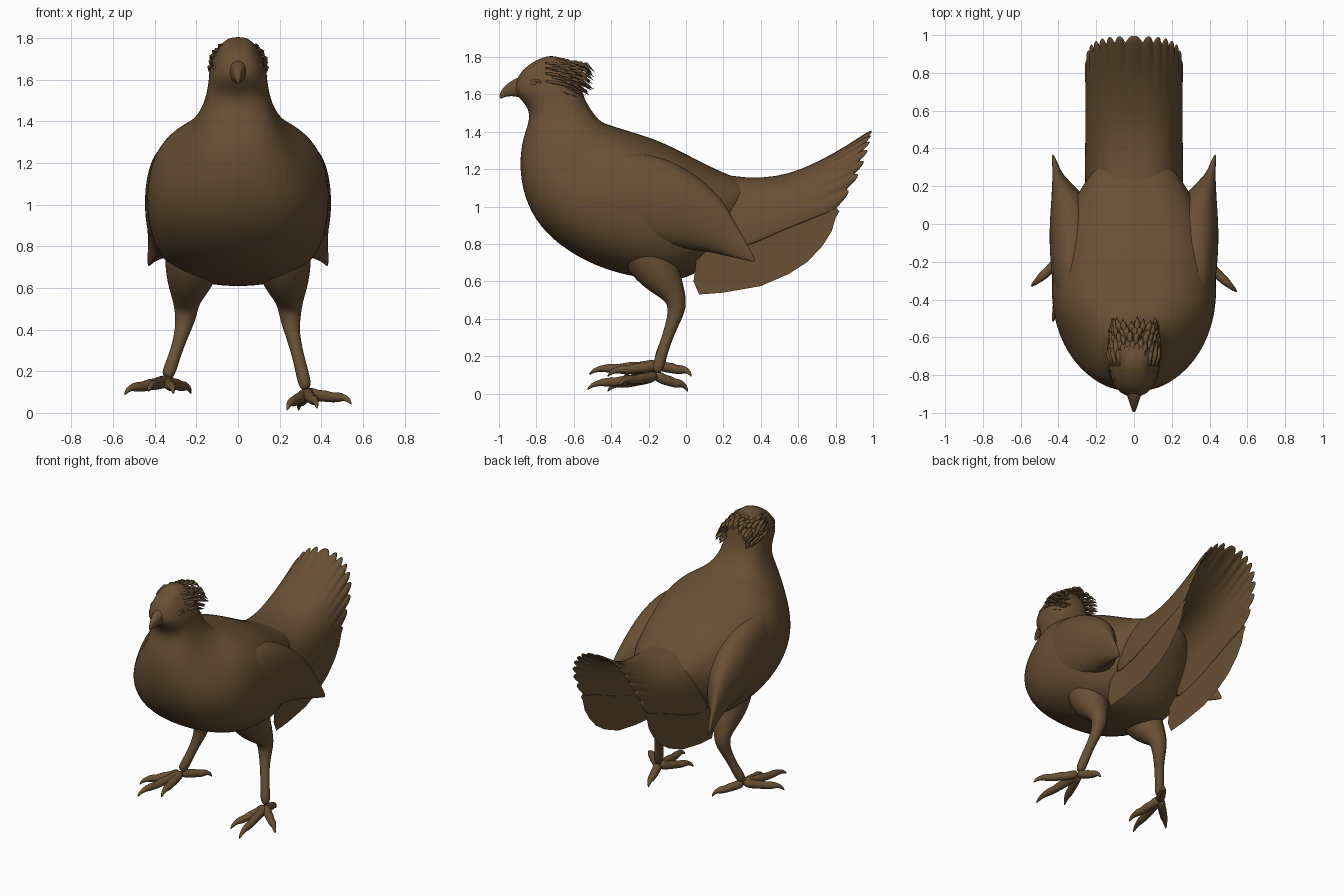
import bpy, bmesh, math, random
from mathutils import Vector

random.seed(4)
if "Cube" in bpy.data.objects:
    bpy.data.objects.remove(bpy.data.objects["Cube"])

brown = bpy.data.materials.new("feather_brown")
brown.use_nodes = True
brown.diffuse_color = (0.14, 0.08, 0.034, 1)
bsdf = brown.node_tree.nodes["Principled BSDF"]
bsdf.inputs["Base Color"].default_value = brown.diffuse_color
bsdf.inputs["Roughness"].default_value = 0.8


def finish(name, bm, subdiv=0, thickness=0):
    bmesh.ops.recalc_face_normals(bm, faces=bm.faces)
    for f in bm.faces:
        f.smooth = True
    mesh = bpy.data.meshes.new(name)
    bm.to_mesh(mesh)
    bm.free()
    mesh.materials.append(brown)
    obj = bpy.data.objects.new(name, mesh)
    bpy.context.collection.objects.link(obj)
    if thickness:
        solid = obj.modifiers.new("thickness", 'SOLIDIFY')
        solid.thickness = thickness
        solid.offset = 0
    if subdiv:
        sub = obj.modifiers.new("smooth", 'SUBSURF')
        sub.levels = sub.render_levels = subdiv


def add_loft(bm, rings, closed=True, caps=True):
    """Skin a list of point rings."""
    rows = [[bm.verts.new(p) for p in ring] for ring in rings]
    n = len(rows[0])
    for a, b in zip(rows, rows[1:]):
        for i in range(n if closed else n - 1):
            j = (i + 1) % n
            bm.faces.new((a[i], a[j], b[j], b[i]))
    if caps:
        bm.faces.new(rows[0])
        bm.faces.new(rows[-1][::-1])


def power(v, e):
    return math.copysign(abs(v) ** e, v)


def side_ring(ya, za, yb, zb, w, x=0, n=20, e=0.8):
    """Rounded ring spanning a top and a bottom point of the side profile."""
    a, b = Vector((x, ya, za)), Vector((x, yb, zb))
    mid, half = (a + b) / 2, (a - b) / 2
    ring = []
    for i in range(n):
        t = 2 * math.pi * i / n
        ring.append(mid + half * power(math.cos(t), e) + Vector((w * power(math.sin(t), e), 0, 0)))
    return ring


def add_tube(bm, points, radii, n=8, flat=1.0):
    """Tapering tube along a path."""
    pts = [Vector(p) for p in points]
    rings = []
    for i, p in enumerate(pts):
        d = (pts[min(i + 1, len(pts) - 1)] - pts[max(i - 1, 0)]).normalized()
        u = d.cross(Vector((0, 0, 1)) if abs(d.z) < 0.85 else Vector((0, 1, 0))).normalized()
        v = u.cross(d)
        rings.append([p + radii[i] * (u * math.cos(2 * math.pi * k / n) + v * flat * math.sin(2 * math.pi * k / n))
                      for k in range(n)])
    add_loft(bm, rings)


# Body, neck and head in one skin: top point, bottom point, half width
body = [(0.40, 1.10, 0.33, 0.98, 0.12), (0.31, 1.14, 0.22, 0.84, 0.235),
        (0.16, 1.20, 0.09, 0.66, 0.32), (0, 1.285, -0.02, 0.60, 0.40),
        (-0.15, 1.36, -0.2, 0.605, 0.435), (-0.28, 1.40, -0.42, 0.65, 0.445),
        (-0.36, 1.425, -0.63, 0.75, 0.43), (-0.41, 1.44, -0.79, 0.89, 0.38),
        (-0.44, 1.45, -0.87, 1.05, 0.31), (-0.47, 1.47, -0.895, 1.22, 0.235),
        (-0.5, 1.51, -0.875, 1.37, 0.18), (-0.54, 1.57, -0.835, 1.46, 0.155),
        (-0.56, 1.64, -0.845, 1.53, 0.143), (-0.57, 1.70, -0.89, 1.575, 0.138),
        (-0.60, 1.76, -0.92, 1.62, 0.12), (-0.66, 1.80, -0.91, 1.68, 0.09),
        (-0.75, 1.812, -0.86, 1.75, 0.05)]
bm = bmesh.new()
add_loft(bm, [side_ring(*r) for r in body])
finish("body", bm, 2)

# Hooked beak
bm = bmesh.new()
beak = [(-0.85, 1.71, -0.85, 1.57, 0.055), (-0.91, 1.69, -0.90, 1.585, 0.04),
        (-0.955, 1.66, -0.94, 1.59, 0.024), (-0.99, 1.625, -0.97, 1.585, 0.013),
        (-1.0, 1.585, -0.99, 1.575, 0.005)]
add_loft(bm, [side_ring(*r, n=10) for r in beak])
finish("beak", bm, 2)

# Wings: sections that emerge from the flank and run back to a pointed tip
wing = [(-0.5, 1.24, -0.5, 0.9, 0.06, 0.33), (-0.35, 1.30, -0.35, 0.84, 0.10, 0.33),
        (-0.15, 1.28, -0.15, 0.79, 0.12, 0.33), (0, 1.21, 0, 0.77, 0.125, 0.325),
        (0.12, 1.12, 0.12, 0.755, 0.10, 0.34), (0.2, 1.03, 0.21, 0.735, 0.06, 0.375),
        (0.25, 0.94, 0.26, 0.725, 0.03, 0.402), (0.30, 0.85, 0.31, 0.715, 0.018, 0.415),
        (0.37, 0.72, 0.37, 0.70, 0.006, 0.43)]
for side, label in ((1, "left"), (-1, "right")):
    bm = bmesh.new()
    add_loft(bm, [side_ring(a, b, c, d, w, x * side, 16, 0.9) for a, b, c, d, w, x in wing])
    finish(label + "_wing", bm, 2)

    # Eye with lids
    bm = bmesh.new()
    bmesh.ops.create_uvsphere(bm, u_segments=14, v_segments=8, radius=0.024)
    bmesh.ops.translate(bm, vec=(side * 0.097, -0.81, 1.66), verts=bm.verts)
    for up in (1, -1):
        add_tube(bm, [(side * 0.09, -0.85, 1.655), (side * 0.112, -0.81, 1.66 + up * 0.024),
                      (side * 0.122, -0.765, 1.66)], [0.006, 0.011, 0.006], 6)
    finish(label + "_eye", bm, 1)

    # Thin feather sheet hanging below each side of the tail
    low = [(0.04, 0.60), (0.07, 0.53), (0.2, 0.54), (0.4, 0.575), (0.55, 0.64),
           (0.65, 0.705), (0.73, 0.79), (0.78, 0.87), (0.8, 0.94), (0.82, 0.975)]
    high = [(0.06, 0.75), (0.1, 0.76), (0.2, 0.78), (0.34, 0.84), (0.46, 0.9),
            (0.56, 0.93), (0.65, 0.96), (0.72, 0.98), (0.76, 0.99), (0.8, 1.0)]
    bm = bmesh.new()
    add_loft(bm, [[(side * 0.253, *a), (side * 0.25, *b)] for a, b in zip(low, high)],
             closed=False, caps=False)
    finish(label + "_under_tail_sheet", bm)

# Tail: hollow arch with a scalloped rear edge (top point, bottom point, half width)
tail = [(0.1, 1.18, 0.12, 0.74, 0.25), (0.33, 1.142, 0.3, 0.775, 0.255),
        (0.48, 1.152, 0.45, 0.84, 0.25), (0.62, 1.19, 0.56, 0.89, 0.25),
        (0.8, 1.28, 0.68, 0.935, 0.25), (0.92, 1.355, 0.765, 0.968, 0.25),
        (1.0, 1.405, 0.815, 0.985, 0.25)]
feathers, steps = 15, 6
rings = []
for k, (ya, za, yb, zb, w) in enumerate(tail):
    ring = []
    for i in range(feathers * steps + 1):
        t = math.pi * i / (feathers * steps)
        h = power(math.sin(t), 0.75)
        bulge = 0.03 * math.sin(math.pi * h) * k / 6
        p = Vector((w * power(math.cos(t), 0.75), yb + (ya - yb) * h + bulge, zb + (za - zb) * h))
        lobe = abs(math.sin(math.pi * i / steps))
        if k == 6:
            p += Vector((0, -0.045, -0.025)) * (1 - lobe ** 0.6)
        if k >= 5:
            p += Vector((math.cos(t), 0, math.sin(t))) * 0.012 * (lobe - 0.6)
        ring.append(p)
    rings.append(ring)
bm = bmesh.new()
add_loft(bm, rings, closed=False, caps=False)
finish("tail", bm, 1, 0.014)

# Crest: overlapping rows of slim blades hugging the crown and swept back
bm = bmesh.new()
for row in range(6):
    for k in range(13):
        a = math.radians(-108 + 18 * k + 9 * (row % 2) + random.uniform(-4, 4))
        s, c = math.sin(a), math.cos(a)
        y = -0.75 + 0.035 * row
        base = Vector((s * (0.118 - 0.004 * row), y, 1.675 + c * (0.118 - 0.006 * row)))
        reach = random.uniform(0.11, 0.15) - 0.012 * row
        mid = base + Vector((s * 0.014, reach * 0.5, c * 0.008 - 0.008))
        tip = base + Vector((s * random.uniform(0.015, 0.03), reach, -0.035 - 0.01 * max(c, 0)))
        add_tube(bm, [base, mid, tip], [0.012, 0.018, 0.001], 5, 0.5)
finish("crest", bm)

# Legs: thigh, heel and shank as one tapering tube, then four clawed toes
legs = {
    "left": ([(0.2, -0.24, 0.84), (0.215, -0.19, 0.72), (0.235, -0.13, 0.62), (0.25, -0.06, 0.53),
              (0.25, -0.045, 0.46), (0.26, -0.07, 0.38), (0.295, -0.12, 0.25), (0.33, -0.16, 0.10)],
             [(0.235, -0.42, 0.01), (0.38, -0.53, 0.02), (0.545, -0.36, 0.04), (0.29, 0.01, 0.01)]),
    "right": ([(-0.2, -0.24, 0.84), (-0.215, -0.19, 0.72), (-0.235, -0.13, 0.62), (-0.25, -0.06, 0.53),
               (-0.25, -0.045, 0.46), (-0.27, -0.07, 0.38), (-0.305, -0.11, 0.27), (-0.345, -0.15, 0.16)],
              [(-0.31, -0.42, 0.09), (-0.43, -0.52, 0.1), (-0.545, -0.33, 0.085), (-0.225, 0.03, 0.09)]),
}
for label, (path, toes) in legs.items():
    bm = bmesh.new()
    add_tube(bm, path, [0.15, 0.15, 0.115, 0.065, 0.054, 0.036, 0.028, 0.04], 10)
    finish(label + "_leg", bm, 2)
    bm = bmesh.new()
    hub = Vector(path[-1])
    for tip in toes:
        tip = Vector(tip)
        pts, radii = [], []
        for f, lift, r in ((0, 0, 0.038), (0.25, -0.005, 0.028), (0.42, 0.008, 0.032), (0.55, 0.006, 0.025),
                           (0.7, 0.018, 0.028), (0.82, 0.024, 0.018), (0.93, 0.02, 0.013), (1, 0, 0.003)):
            pts.append(hub.lerp(tip, f) + Vector((0, 0, lift)))
            radii.append(r)
        add_tube(bm, pts, radii, 8)
    finish(label + "_foot", bm, 1)
